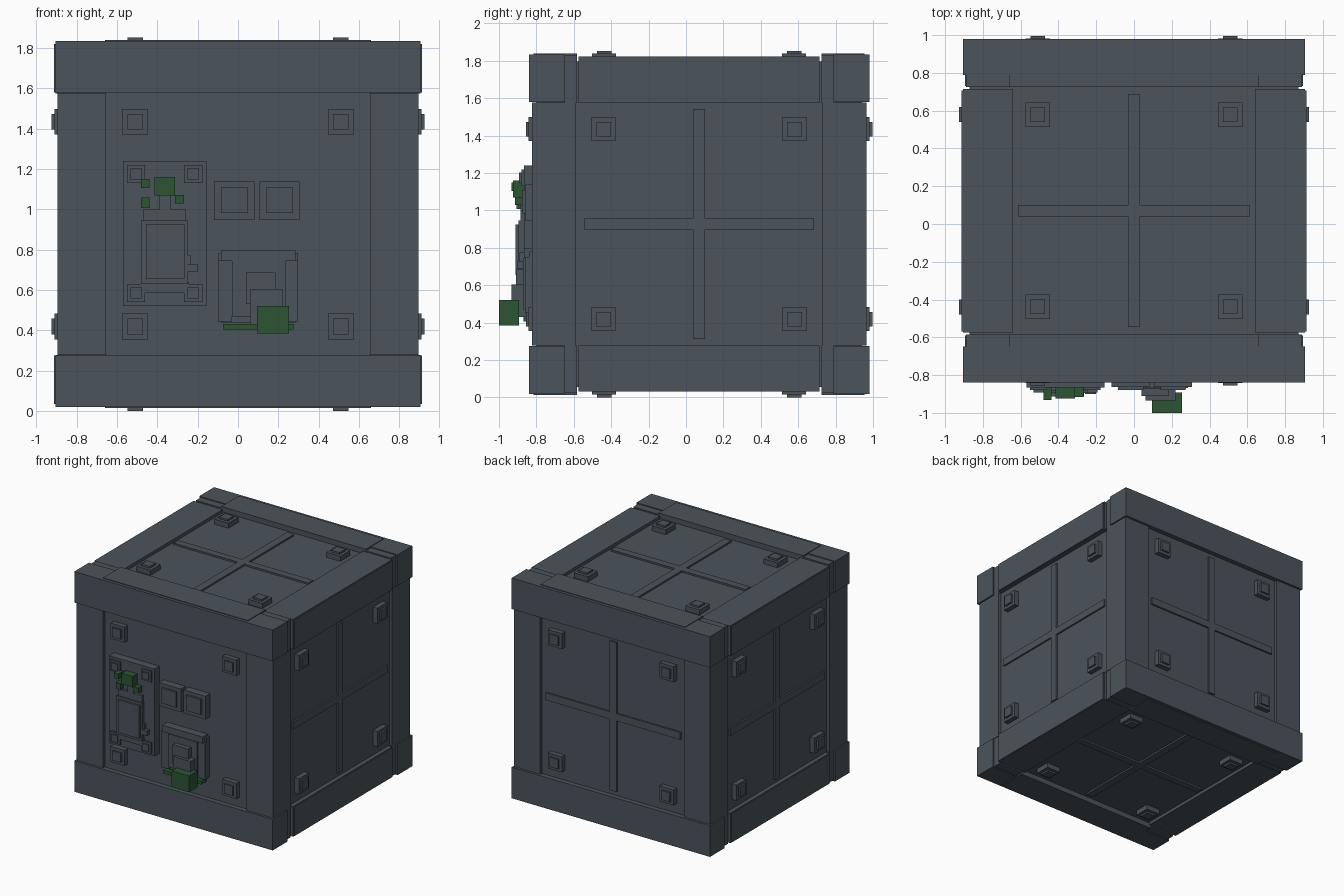
import bpy, bmesh
from mathutils import Matrix, Vector

if "Cube" in bpy.data.objects:
    bpy.data.objects.remove(bpy.data.objects["Cube"])


def make_mat(name, rgb):
    m = bpy.data.materials.new(name)
    m.use_nodes = True
    m.diffuse_color = (*rgb, 1)
    b = m.node_tree.nodes["Principled BSDF"]
    b.inputs["Base Color"].default_value = (*rgb, 1)
    b.inputs["Roughness"].default_value = 0.7
    return m


STEEL = make_mat("slate_grey", (0.069, 0.087, 0.104))
GREEN = make_mat("dark_green", (0.026, 0.089, 0.035))
CENTRE = Vector((0, 0.07, 0.927))   # middle of the crate
CORE = 0.87                         # half size of the recessed panels


def frame(u, v):
    """Matrix taking (u, v, outward) to crate space."""
    u, v = Vector(u), Vector(v)
    return Matrix((u, v, u.cross(v))).transposed()


FACES = {
    "front": frame((1, 0, 0), (0, 0, 1)),
    "back": frame((-1, 0, 0), (0, 0, 1)),
    "left": frame((0, 1, 0), (0, 0, 1)),
    "right": frame((0, -1, 0), (0, 0, 1)),
    "top": frame((1, 0, 0), (0, 1, 0)),
    "bottom": frame((1, 0, 0), (0, -1, 0)),
}


def boxes(name, ranges, mat=STEEL, rot=None, offset=CENTRE):
    """One object from boxes given as (x0, x1, y0, y1, z0, z1)."""
    bm = bmesh.new()
    for r in ranges:
        lo, hi = Vector(r[0::2]), Vector(r[1::2])
        new = bmesh.ops.create_cube(bm, size=1)["verts"]
        for vert in new:
            p = Vector([(a + b) / 2 + c * (b - a) for a, b, c in zip(lo, hi, vert.co)])
            vert.co = (rot @ p if rot else p) + offset
    bmesh.ops.recalc_face_normals(bm, faces=bm.faces)
    me = bpy.data.meshes.new(name)
    bm.to_mesh(me)
    bm.free()
    me.materials.append(mat)
    ob = bpy.data.objects.new(name, me)
    bpy.context.collection.objects.link(ob)
    return ob


def span(s, a, b):
    """Range a..b mirrored to side s."""
    return (a, b) if s > 0 else (-b, -a)


# Crate core
boxes("crate_core", [(-CORE, CORE) * 3])

# Frame around the twelve edges
SIDES = (-1, 1)
for sy in SIDES:
    depth = "back" if sy > 0 else "front"
    for sz in SIDES:
        level = "top" if sz > 0 else "bottom"
        boxes(f"{depth}_{level}_beam", [
            (-0.905, 0.905, *span(sy, 0.718, 0.91), *span(sz, 0.652, 0.908)),
            (-0.89, 0.89, *span(sy, 0.654, 0.72), *span(sz, 0.648, 0.901)),
            (-0.66, 0.66, *span(sy, 0.654, 0.885), *span(sz, 0.80, 0.913)),
        ])
    for sx in SIDES:
        side = "left" if sx > 0 else "right"
        boxes(f"{depth}_{side}_post", [
            (*span(sx, 0.655, 0.895), *span(sy, 0.66, 0.894), -0.65, 0.65)])
for sx in SIDES:
    for sz in SIDES:
        boxes(f"{'left' if sx > 0 else 'right'}_{'top' if sz > 0 else 'bottom'}_beam", [
            (*span(sx, 0.64, 0.905), -0.645, 0.645, *span(sz, 0.648, 0.896)),
            (*span(sx, 0.71, 0.912), -0.638, 0.638, *span(sz, 0.652, 0.892)),
        ])

# Square bolts on every face, cross ribs on all but the front
for name, rot in FACES.items():
    bolts = []
    for u in (-0.51, 0.51):
        for v in (-0.508, 0.508):
            for r, h in ((0.064, 0.911), (0.039, 0.926)):
                bolts.append((u - r, u + r, v - r, v + r, CORE - 0.02, h))
    boxes(f"{name}_bolts", bolts, rot=rot)
    if name != "front":
        boxes(f"{name}_cross_rib", [
            (-0.615, 0.615, -0.03, 0.03, CORE - 0.02, CORE + 0.014),
            (-0.032, 0.032, -0.615, 0.615, CORE - 0.02, CORE + 0.014),
        ], rot=rot)


def fitting(name, items, mat=STEEL):
    """Front fittings: (x0, x1, z0, z1, front y[, back y])."""
    out = []
    for it in items:
        x0, x1, z0, z1, y = it[:5]
        out.append((x0, x1, y, it[5] if len(it) > 5 else -0.79, z0, z1))
    boxes(name, out, mat, offset=Vector((0, 0, 0)))


# Control plate with four small bolts
fitting("control_plate", [(-0.57, -0.157, 0.52, 1.24, -0.865)])
small = []
for x in (-0.505, -0.222):
    for z in (0.585, 1.175):
        small += [(x - r, x + r, z - r, z + r, y) for r, y in ((0.045, -0.88), (0.028, -0.892))]
fitting("control_plate_bolts", small)

# Canister with neck, foot and valve
fitting("canister", [
    (-0.48, -0.25, 0.63, 0.945, -0.895),
    (-0.457, -0.265, 0.655, 0.925, -0.912),
    (-0.47, -0.257, 0.94, 1.0, -0.885),
    (-0.39, -0.335, 0.99, 1.08, -0.885),
    (-0.475, -0.245, 0.585, 0.64, -0.882),
])
fitting("canister_valve", [(-0.26, -0.235, 0.73, 0.775, -0.89), (-0.26, -0.202, 0.69, 0.73, -0.9)])

# Green lamps above the canister
fitting("green_lamps", [
    (-0.415, -0.313, 1.07, 1.16, -0.925),
    (-0.48, -0.438, 1.105, 1.15, -0.932),
    (-0.48, -0.438, 1.008, 1.06, -0.905),
    (-0.312, -0.268, 1.028, 1.072, -0.915),
], GREEN)

# Two square buttons
for i, x in enumerate((-0.018, 0.206)):
    fitting(f"square_button_{i + 1}", [
        (x - 0.1, x + 0.1, 0.947, 1.138, -0.862),
        (x - 0.067, x + 0.067, 0.983, 1.108, -0.878),
    ])

# Dispenser with stepped spout
fitting("dispenser_plate", [
    (-0.085, 0.285, 0.44, 0.798, -0.845),
    (-0.1, 0.298, 0.45, 0.78, -0.838),
    (-0.085, 0.285, 0.745, 0.798, -0.867),
    (-0.1, -0.03, 0.445, 0.75, -0.857),
    (0.235, 0.298, 0.445, 0.75, -0.857),
])
fitting("dispenser_body", [(-0.03, 0.235, 0.47, 0.745, -0.872)])
fitting("dispenser_spout", [
    (0.04, 0.185, 0.53, 0.688, -0.91),
    (0.06, 0.22, 0.43, 0.605, -0.934),
])
fitting("dispenser_green_box", [(0.095, 0.253, 0.385, 0.52, -1.0, -0.892)], GREEN)
fitting("dispenser_green_strip", [(-0.075, 0.275, 0.405, 0.432, -0.87)], GREEN)
